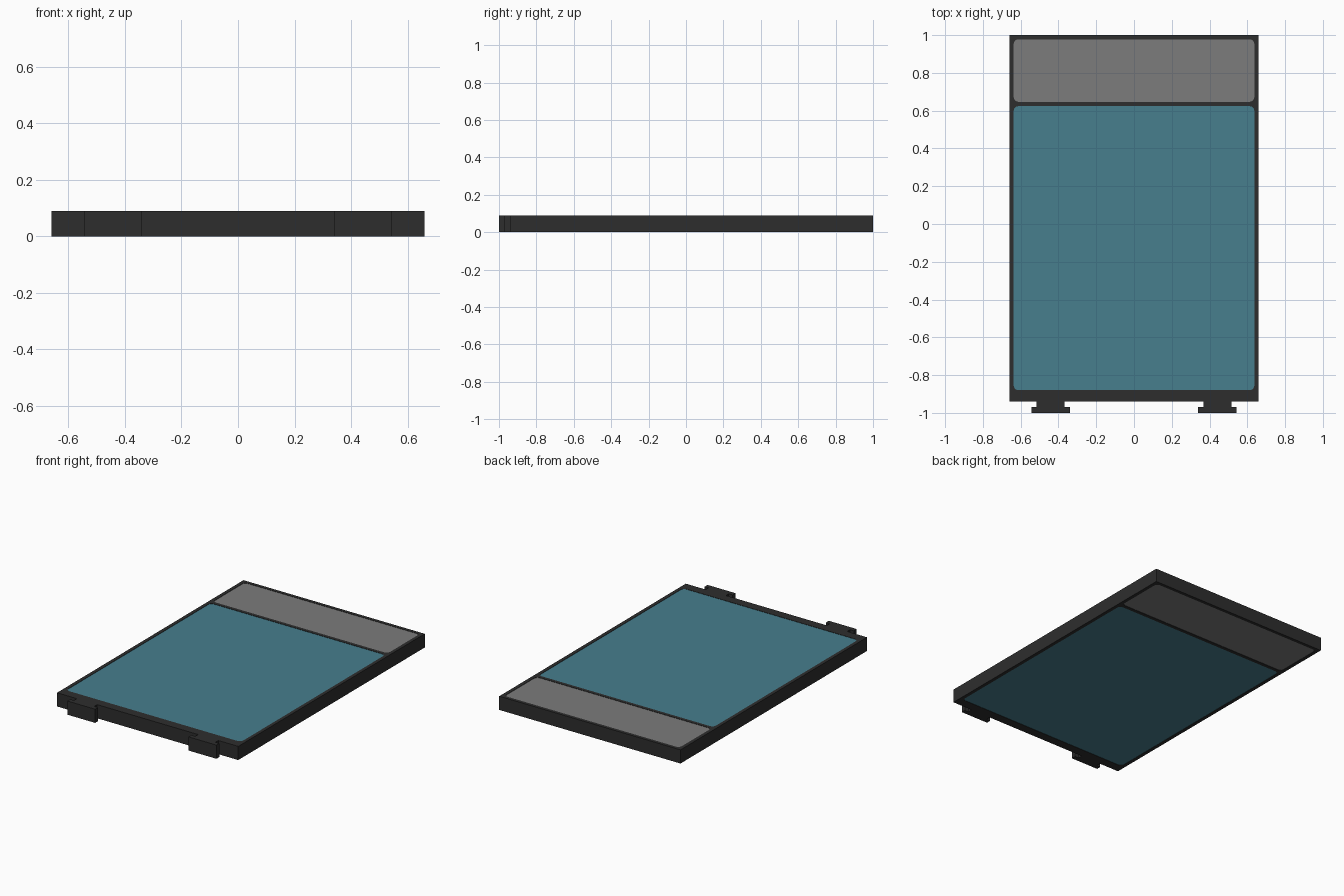
import bpy, bmesh, math

if "Cube" in bpy.data.objects:
    bpy.data.objects.remove(bpy.data.objects["Cube"])


def material(name, rgb):
    m = bpy.data.materials.new(name)
    m.diffuse_color = (*rgb, 1)
    m.use_nodes = True
    m.node_tree.nodes["Principled BSDF"].inputs["Base Color"].default_value = m.diffuse_color
    return m


def rounded(x0, x1, y0, y1, r, n=4):
    """Counter-clockwise rounded rectangle outline."""
    pts = []
    corners = [(x1 - r, y1 - r), (x0 + r, y1 - r), (x0 + r, y0 + r), (x1 - r, y0 + r)]
    for k, (cx, cy) in enumerate(corners):
        for i in range(n + 1):
            a = math.pi / 2 * (k + i / n)
            pts.append((cx + r * math.cos(a), cy + r * math.sin(a)))
    return pts


def slab(name, loops, z0, z1, mat):
    """Fill an outline (with optional hole outlines) and extrude it upward."""
    bm = bmesh.new()
    edges = []
    for loop in loops:
        vs = [bm.verts.new((x, y, z0)) for x, y in loop]
        edges += [bm.edges.new((vs[i - 1], vs[i])) for i in range(len(vs))]
    bmesh.ops.triangle_fill(bm, edges=edges, use_beauty=True, normal=(0, 0, 1))
    ext = bmesh.ops.extrude_face_region(bm, geom=bm.faces[:], use_keep_orig=True)
    top = [g for g in ext["geom"] if isinstance(g, bmesh.types.BMVert)]
    bmesh.ops.translate(bm, verts=top, vec=(0, 0, z1 - z0))
    bmesh.ops.recalc_face_normals(bm, faces=bm.faces[:])
    me = bpy.data.meshes.new(name)
    bm.to_mesh(me)
    bm.free()
    me.materials.append(mat)
    ob = bpy.data.objects.new(name, me)
    bpy.context.collection.objects.link(ob)
    return ob


dark = material("dark frame", (0.027, 0.027, 0.027))
teal = material("teal panel", (0.063, 0.21, 0.27))
grey = material("grey panel", (0.2, 0.2, 0.2))

H = 0.09
W = 0.66

# Frame outline with two T-shaped hinge tabs on the front edge
tab = [(0.368, -0.94), (0.368, -0.97), (0.34, -0.97), (0.34, -1.0),
       (0.543, -1.0), (0.543, -0.97), (0.515, -0.97), (0.515, -0.94)]
left_tab = [(-x, y) for x, y in reversed(tab)]
outline = [(-W, 1.0), (-W, -0.94)] + left_tab + tab + [(W, -0.94), (W, 1.0)]

large = rounded(-0.637, 0.637, -0.88, 0.624, 0.025)
small = rounded(-0.637, 0.637, 0.647, 0.978, 0.025)

slab("frame", [outline, large, small], 0, H, dark)

# Infill panels, set a hair below the frame faces
slab("large_panel", [large], 0.002, H - 0.002, teal)
slab("small_panel", [small], 0.002, H - 0.002, grey)
